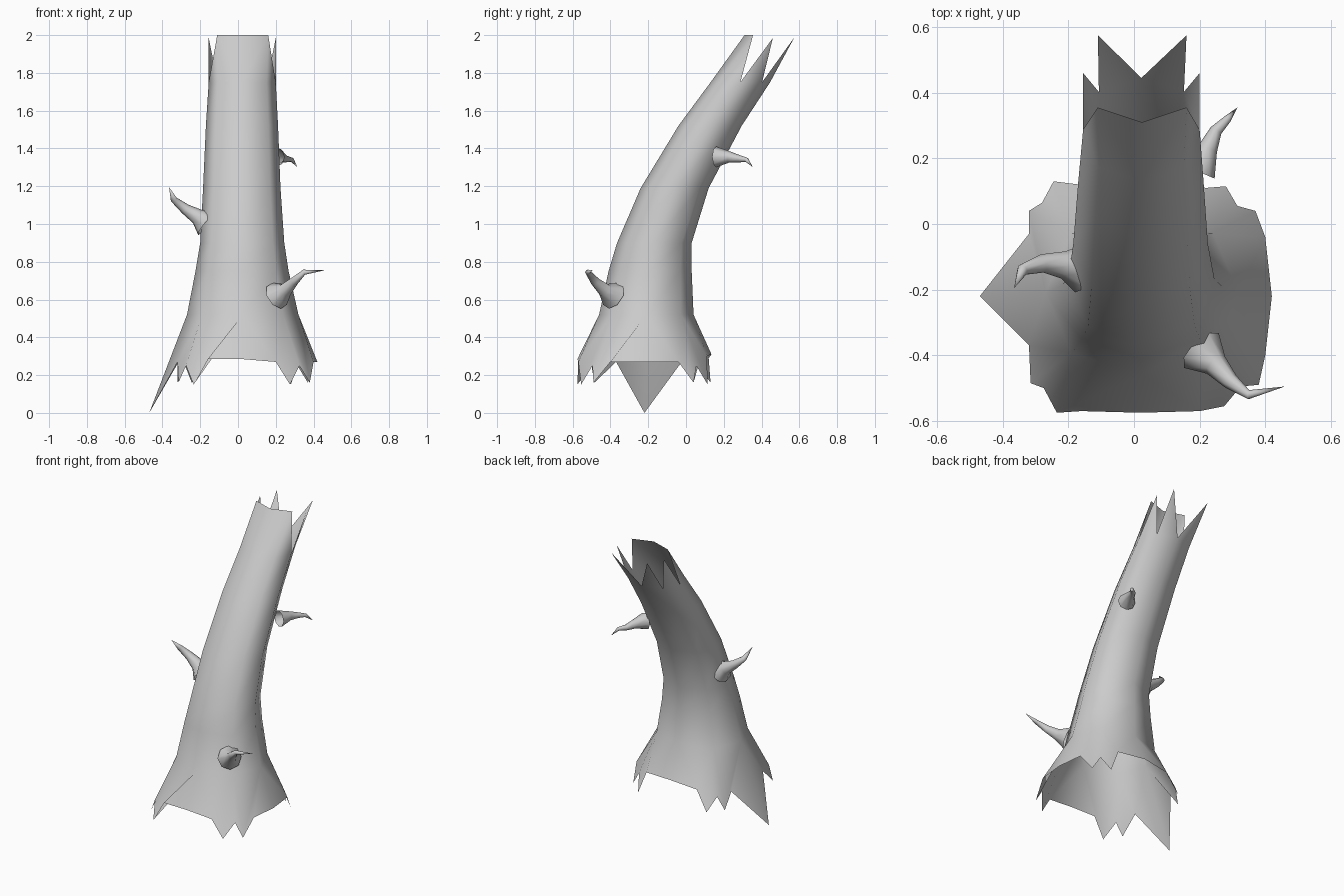
import bpy, bmesh, math
from mathutils import Vector

if "Cube" in bpy.data.objects:
    bpy.data.objects.remove(bpy.data.objects["Cube"])

bark = bpy.data.materials.new("bark_grey")
bark.diffuse_color = (0.6, 0.6, 0.6, 1)
bark.use_nodes = True
bark.node_tree.nodes["Principled BSDF"].inputs["Base Color"].default_value = bark.diffuse_color


def finish(bm, name):
    bmesh.ops.recalc_face_normals(bm, faces=bm.faces)
    mesh = bpy.data.meshes.new(name)
    bm.to_mesh(mesh)
    bm.free()
    mesh.materials.append(bark)
    mesh.polygons.foreach_set("use_smooth", [True] * len(mesh.polygons))
    obj = bpy.data.objects.new(name, mesh)
    bpy.context.collection.objects.link(obj)
    return obj


# Trunk: leaning eight-sided shell, rings as (z, x left, x right, y front, y back)
rings = [
    (0.52, -0.27, 0.32, -0.46, 0.04),
    (0.75, -0.225, 0.268, -0.41, 0.03),
    (0.90, -0.20, 0.245, -0.365, 0.03),
    (1.19, -0.185, 0.225, -0.24, 0.12),
    (1.52, -0.17, 0.212, -0.04, 0.295),
    (1.75, -0.155, 0.20, 0.13, 0.445),
]
c = 0.73
columns = [(0, -1), (-c, -c), (-1, 0), (-c, c), (0, 1), (c, c), (1, 0), (c, -c)]

bm = bmesh.new()
grid = []
for z, xl, xr, yf, yb in rings:
    grid.append([bm.verts.new(((xl + xr) / 2 + u * (xr - xl) / 2,
                               (yf + yb) / 2 + v * (yb - yf) / 2, z))
                 for u, v in columns])
for low, up in zip(grid, grid[1:]):
    for k in range(8):
        n = (k + 1) % 8
        bm.faces.new((low[n], low[k], up[k], up[n]))

# Torn root edge: three points per trunk column
roots = [
    (0.02, -0.575, 0.285), (-0.16, -0.57, 0.285), (-0.235, -0.575, 0.15),
    (-0.275, -0.50, 0.25), (-0.315, -0.485, 0.16), (-0.32, -0.37, 0.27),
    (-0.47, -0.22, 0.0), (-0.32, -0.03, 0.26), (-0.32, 0.04, 0.16),
    (-0.28, 0.065, 0.25), (-0.245, 0.13, 0.16), (-0.165, 0.12, 0.29),
    (0.025, 0.135, 0.31), (0.22, 0.11, 0.30), (0.28, 0.115, 0.15),
    (0.315, 0.055, 0.25), (0.37, 0.04, 0.16), (0.40, -0.04, 0.27),
    (0.42, -0.22, 0.27), (0.40, -0.40, 0.27), (0.38, -0.49, 0.16),
    (0.325, -0.495, 0.25), (0.275, -0.555, 0.15), (0.20, -0.57, 0.27),
]
edge = [bm.verts.new(p) for p in roots]
base = grid[0]
for k in range(8):
    a, b = base[k], base[(k + 1) % 8]
    r = [edge[(3 * k + i) % 24] for i in range(4)]
    bm.faces.new((a, r[1], r[0]))
    bm.faces.new((a, b, r[2], r[1]))
    bm.faces.new((b, r[3], r[2]))

# Splintered top: a full front slab, then one splinter per column on each side
top = grid[-1]
front_tip = bm.verts.new((0.025, 0.31, 2.0))
for order, xs in (((0, 1, 2, 3, 4), (-0.11, -0.155, -0.11)),
                  ((0, 7, 6, 5, 4), (0.16, 0.20, 0.16))):
    col = [top[i] for i in order]
    tips = [bm.verts.new((x, y, z)) for x, y, z in
            zip(xs, (0.355, 0.46, 0.575), (2.0, 1.985, 1.99))]
    bm.faces.new((col[0], col[1], tips[0], front_tip))
    for i in range(3):
        bm.faces.new((col[i + 1], col[i + 2], tips[i]))
finish(bm, "trunk")


# Broken twigs: tapered bent tubes, points as (x, y, z, radius), ending in a tip
def twig(name, pts, sides=8):
    bm = bmesh.new()
    pos = [Vector(p[:3]) for p in pts]
    loops = []
    for i, p in enumerate(pts[:-1]):
        d = (pos[i + 1] - pos[max(i - 1, 0)]).normalized()
        s = d.cross(Vector((0, 0, 1))).normalized()
        t = s.cross(d)
        loops.append([bm.verts.new(pos[i] + p[3] * (s * math.cos(a) + t * math.sin(a)))
                      for a in (2 * math.pi * j / sides for j in range(sides))])
    for lo, hi in zip(loops, loops[1:]):
        for j in range(sides):
            n = (j + 1) % sides
            bm.faces.new((lo[j], lo[n], hi[n], hi[j]))
    tip = bm.verts.new(pos[-1])
    for j in range(sides):
        bm.faces.new((loops[-1][j], loops[-1][(j + 1) % sides], tip))
    finish(bm, name)


twig("front_twig", [(0.205, -0.385, 0.62, 0.075), (0.25, -0.43, 0.65, 0.038),
                    (0.295, -0.48, 0.695, 0.025), (0.35, -0.52, 0.745, 0.014),
                    (0.46, -0.495, 0.755, 0)])
twig("left_twig", [(-0.165, -0.135, 1.0, 0.075), (-0.215, -0.125, 1.04, 0.042),
                   (-0.28, -0.12, 1.08, 0.028), (-0.34, -0.14, 1.13, 0.018),
                   (-0.365, -0.195, 1.195, 0)])
twig("back_twig", [(0.195, 0.16, 1.355, 0.055), (0.225, 0.23, 1.355, 0.03),
                   (0.25, 0.285, 1.345, 0.019), (0.285, 0.32, 1.34, 0.012),
                   (0.315, 0.355, 1.30, 0)])
